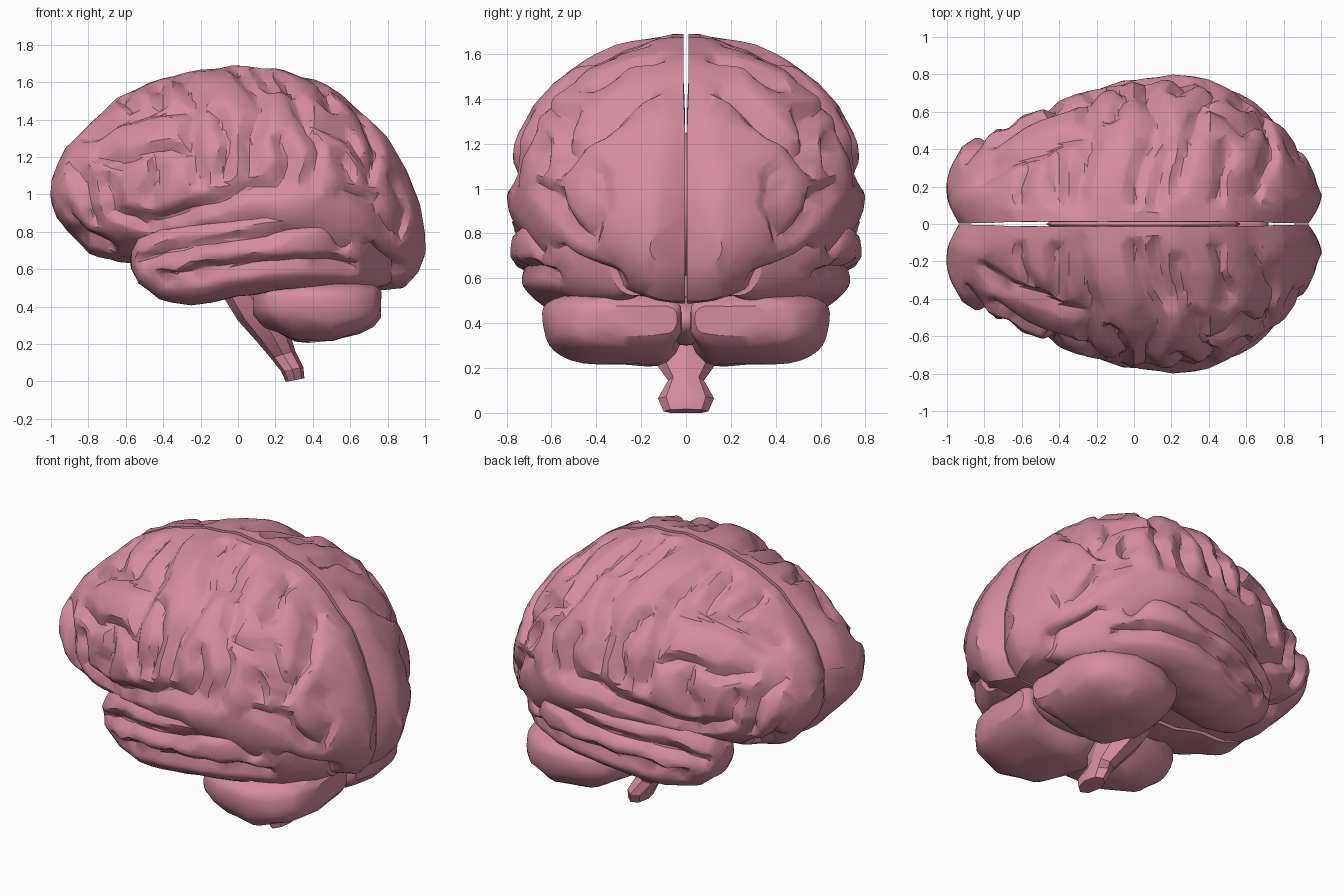
import bpy, bmesh, math
from mathutils import Vector, noise, kdtree

if "Cube" in bpy.data.objects:
    bpy.data.objects.remove(bpy.data.objects["Cube"])

pink = bpy.data.materials.new("pink_tissue")
pink.diffuse_color = (0.67, 0.265, 0.35, 1)
pink.use_nodes = True
pink.node_tree.nodes["Principled BSDF"].inputs["Base Color"].default_value = pink.diffuse_color


def finish(ob, angle=30, mods=()):
    """Apply modifiers, then shade smooth with sharp creases."""
    bpy.ops.object.select_all(action='DESELECT')
    bpy.context.view_layer.objects.active = ob
    ob.select_set(True)
    for m in mods:
        bpy.ops.object.modifier_apply(modifier=m.name)
    if not ob.data.materials:
        ob.data.materials.append(pink)
    bpy.ops.object.shade_smooth_by_angle(angle=math.radians(angle))


def row_at(table, x):
    """Interpolate a section row (x, top, mid, bottom, inner, outer)."""
    for a, b in zip(table, table[1:]):
        if x <= b[0]:
            t = max(0, (x - a[0]) / (b[0] - a[0]))
            return [p + (q - p) * t for p, q in zip(a, b)]
    return list(table[-1])


def skin(name, rings):
    bm = bmesh.new()
    vs = [[bm.verts.new(p) for p in r] for r in rings]
    n = len(vs[0])
    for a, b in zip(vs, vs[1:]):
        for j in range(n):
            k = (j + 1) % n
            bm.faces.new((a[j], a[k], b[k], b[j]))
    bm.faces.new(vs[0])
    bm.faces.new(vs[-1])
    bmesh.ops.recalc_face_normals(bm, faces=bm.faces)
    me = bpy.data.meshes.new(name)
    bm.to_mesh(me)
    bm.free()
    ob = bpy.data.objects.new(name, me)
    bpy.context.collection.objects.link(ob)
    return ob


def lobe(name, table, p, core, sulci=(), depth=0.062, n=150, sides=160, ratio=0.06, lump=0.016, notch=0.0):
    """Loft superellipse sections along x, cut the grooves, soften and decimate."""
    def centre(r):
        return r[4] + (r[5] - r[4]) * core

    # groove lines drawn in side view, lifted onto the outer surface
    pts = []
    for line in sulci:
        for (xa, za), (xb, zb) in zip(line, line[1:]):
            steps = max(2, int(math.hypot(xb - xa, zb - za) / 0.008))
            for i in range(steps + 1):
                x, z = xa + (xb - xa) * i / steps, za + (zb - za) * i / steps
                r = row_at(table, x)
                h = r[1] - r[2] if z > r[2] else r[2] - r[3]
                u = min(1, abs(z - r[2]) / h)
                c = centre(r)
                w = 0.025 * noise.noise(Vector((x * 7, z * 7, 3)))
                pts.append(Vector((x + w, c + (r[5] - c) * (1 - u ** p) ** (1 / p), z + w)))
    tree = kdtree.KDTree(max(1, len(pts)))
    for i, q in enumerate(pts):
        tree.insert(q, i)
    tree.balance()

    rings = []
    x0, x1 = table[0][0], table[-1][0]
    for i in range(n + 1):
        x = x0 + (x1 - x0) * (1 - math.cos(math.pi * i / n)) / 2
        r = row_at(table, x)
        c = centre(r)
        ring = []
        for j in range(sides):
            a = 2 * math.pi * (j + 0.5) / sides
            ca, sa = math.cos(a), math.sin(a)
            ey, ez = abs(ca) ** (2 / p), abs(sa) ** (2 / p)
            y = c + (r[5] - c) * ey if ca > 0 else c - (c - r[4]) * ey
            z = r[2] + ((r[1] - r[2]) if sa > 0 else (r[3] - r[2])) * ez
            v = Vector((x, y, z))
            inward = (Vector((x * 0.85, c, r[2])) - v).normalized()
            push = lump * noise.noise(v * 6)
            if pts:
                d = tree.find(v)[2]
                w = 0.07 + 0.05 * noise.noise(v * 6)
                fade = 1 - 0.6 * max(0, abs(x) - 0.75) / 0.25
                push += fade * depth * max(0, 1 - d / w) ** 1.2
            v += inward * push
            # round the front and back tips towards the midline
            v.x -= math.copysign(notch, x) * max(0, 1 - y / 0.15) ** 1.5 * max(0, abs(x) - 0.6) / 0.4
            v.y = max(v.y, r[4])
            ring.append(v)
        rings.append(ring)
    ob = skin(name, rings)
    smo = ob.modifiers.new("soften", 'SMOOTH')
    smo.factor, smo.iterations = 0.5, 2
    dec = ob.modifiers.new("facets", 'DECIMATE')
    dec.ratio = ratio
    finish(ob, 30, (smo, dec))
    return ob


def merge(ob, other):
    """Fuse another solid into ob and drop the buried faces."""
    m = ob.modifiers.new("fuse", 'BOOLEAN')
    m.operation, m.solver, m.object = 'UNION', 'EXACT', other
    finish(ob, 30, (m,))
    bpy.data.objects.remove(other)


def mirror(ob):
    m = ob.modifiers.new("mirror", 'MIRROR')
    m.use_axis = (False, True, False)
    m.use_mirror_merge = False
    finish(ob, 30, (m,))


# Cerebral hemispheres: x, top, widest height, bottom, inner y, outer y
G = 0.012
cerebrum = [
    (-1.0, 1.10, 1.03, .96, .004, .22), (-.97, 1.16, 1.0, .86, .004, .33),
    (-.92, 1.26, 1.0, .79, .004, .42), (-.8, 1.39, .98, .68, .006, .49),
    (-.65, 1.51, .98, .64, G, .56), (-.5, 1.59, .98, .64, G, .62),
    (-.3, 1.65, 1.0, .60, G, .695), (-.05, 1.69, 1.0, .58, G, .765),
    (.2, 1.67, 1.0, .55, G, .80), (.4, 1.615, 1.0, .52, G, .78),
    (.55, 1.535, .95, .50, G, .715), (.65, 1.455, .92, .50, G, .65),
    (.8, 1.315, .90, .49, .006, .51), (.9, 1.155, .85, .49, .004, .38),
    (.97, .97, .80, .56, .004, .27), (1.0, .86, .73, .65, .004, .16)]
folds = [
    [(.0, 1.68), (.13, 1.5), (.07, 1.3), (.05, 1.12)],
    [(-.28, 1.645), (-.21, 1.5), (-.25, 1.3), (-.2, 1.1)],
    [(.24, 1.64), (.35, 1.42), (.42, 1.25), (.4, 1.08)],
    [(-.82, 1.32), (-.65, 1.4), (-.5, 1.46), (-.24, 1.47)],
    [(-.75, 1.2), (-.58, 1.18), (-.45, 1.25), (-.25, 1.22)],
    [(-.46, 1.25), (-.42, 1.1), (-.46, 1.0)],
    [(-.9, 1.16), (-.82, 1.08), (-.78, .88)],
    [(-.7, 1.08), (-.66, .92), (-.5, .84)],
    [(.38, 1.38), (.58, 1.32), (.7, 1.15)],
    [(.66, 1.43), (.74, 1.25), (.70, 1.1)],
    [(.57, 1.02), (.73, .97), (.82, .8)],
    [(.83, 1.08), (.9, .93), (.86, .78)],
    [(.7, .72), (.85, .6)],
    [(-.45, .85), (-.1, .96), (.05, 1.03), (.26, 1.05)],
    [(-.12, 1.45), (-.05, 1.3), (-.08, 1.12)],
    [(.22, 1.3), (.28, 1.18), (.22, 1.06)],
    [(-.9, .92), (-.82, .78), (-.7, .72)],
    [(-.62, 1.515), (-.56, 1.48)], [(-.42, 1.6), (-.4, 1.5)],
    [(.45, 1.58), (.5, 1.48)], [(.12, 1.67), (.2, 1.58)],
    [(.56, 1.2), (.6, 1.1)],
]
brain = lobe("cerebral_hemispheres", cerebrum, 2.05, 0.0, folds, notch=0.07)

# Temporal lobes, fused to the hemispheres
temporal = [
    (-.57, .70, .66, .60, .36, .47), (-.53, .77, .66, .52, .30, .55),
    (-.42, .855, .68, .44, .22, .62), (-.25, .91, .70, .41, .18, .70),
    (-.05, .95, .72, .44, .18, .765), (.15, .995, .75, .48, .18, .80),
    (.4, 1.0, .77, .49, .15, .76), (.65, .92, .74, .49, .10, .595),
    (.82, .80, .68, .52, .10, .34)]
temporal_folds = [
    [(-.5, .67), (-.2, .73), (.2, .80), (.42, .88), (.54, .96)],
    [(-.38, .55), (-.05, .60), (.3, .63), (.62, .62)],
    [(.5, .86), (.56, .74)],
]
merge(brain, lobe("temporal_lobe", temporal, 2.2, 0.5, temporal_folds, n=100, sides=90, ratio=0.09))
mirror(brain)

# Cerebellum
cerebellum = [
    (.08, .50, .43, .36, .12, .38), (.14, .53, .43, .29, .05, .53),
    (.3, .55, .42, .22, .02, .62), (.5, .55, .42, .21, .02, .645),
    (.65, .54, .42, .25, .02, .59), (.73, .52, .42, .29, .02, .50),
    (.765, .48, .42, .34, .04, .38)]
mirror(lobe("cerebellum", cerebellum, 2.9, 0.3, n=30, sides=36, ratio=0.2, lump=0.025))

# Joining parts on the midline
for name, loc, size in (("corpus_callosum", (.05, 0, .92), (.52, .05, .33)),
                        ("cerebellar_vermis", (.45, 0, .41), (.27, .11, .11))):
    bpy.ops.mesh.primitive_ico_sphere_add(subdivisions=3, radius=1, location=loc)
    ob = bpy.context.object
    ob.name = name
    ob.scale = size
    finish(ob)

# Brain stem: x centre, z, half length, half width, tilt of section
stem = []
for x, z, rx, ry, tilt in ((.06, .62, .16, .20, 0), (.06, .48, .14, .20, .02),
                           (.12, .36, .12, .18, .03), (.18, .26, .09, .16, .03),
                           (.24, .15, .065, .08, .02), (.29, .07, .06, .125, .01),
                           (.305, .012, .05, .10, .01)):
    stem.append([(x + rx * math.cos(k * math.pi / 4), ry * math.sin(k * math.pi / 4),
                  max(0, z + tilt * math.cos(k * math.pi / 4) - 0.005)) for k in range(8)])
finish(skin("brain_stem", stem), 25)
